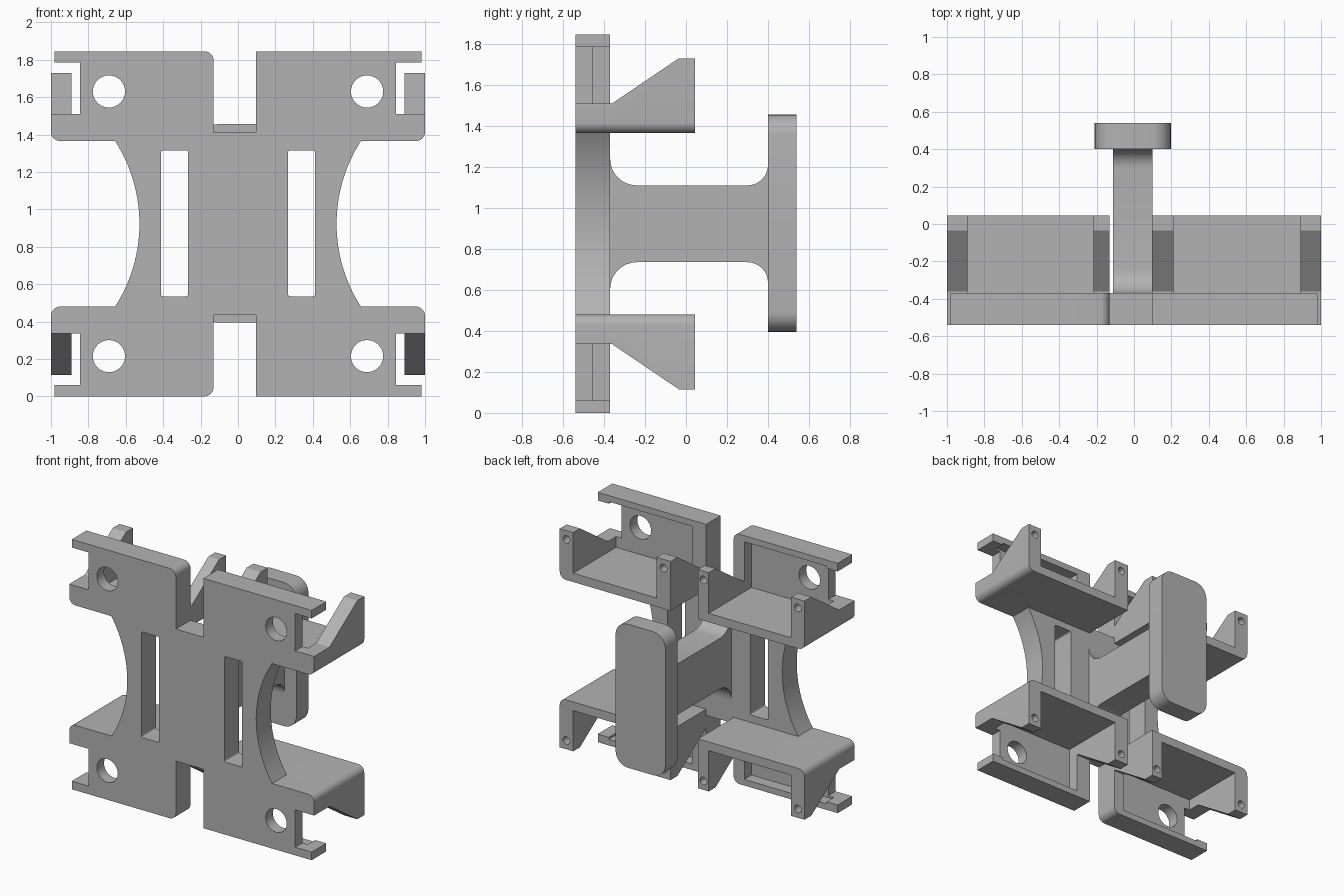
import bpy, bmesh, math
from mathutils import Vector

cube = bpy.data.objects.get("Cube")
if cube:
    bpy.data.objects.remove(cube, do_unlink=True)

HEIGHT = 1.845
FRONT, BACK = -0.54, -0.37      # plate faces
TRAY_END = 0.045
FLOOR_TOP = 1.43

grey = bpy.data.materials.new("plain grey")
grey.use_nodes = True
colour = (0.45, 0.45, 0.45, 1)
grey.diffuse_color = colour
grey.node_tree.nodes["Principled BSDF"].inputs["Base Color"].default_value = colour


def rounded(corners, steps=8):
    """Turn (u, v, radius) right-angle corners into a filleted outline."""
    out = []
    for i, c in enumerate(corners):
        p = Vector(c[:2])
        r = c[2] if len(c) > 2 else 0
        if not r:
            out.append(p)
            continue
        d1 = (Vector(corners[i - 1][:2]) - p).normalized()
        d2 = (Vector(corners[(i + 1) % len(corners)][:2]) - p).normalized()
        for k in range(steps + 1):
            t = math.pi / 2 * k / steps
            out.append(p + r * (d1 + d2 - d2 * math.cos(t) - d1 * math.sin(t)))
    return out


def prism(name, outline, axis, start, end):
    """Extrude an outline: (x, z) along y, or (y, z) along x."""
    place = (lambda p, d: (p[0], d, p[1])) if axis == "y" else (lambda p, d: (d, p[0], p[1]))
    bm = bmesh.new()
    face = bm.faces.new([bm.verts.new(place(p, start)) for p in outline])
    moved = bmesh.ops.extrude_face_region(bm, geom=[face])["geom"]
    shift = Vector(place((0, 0), end - start))
    bmesh.ops.translate(bm, verts=[v for v in moved if isinstance(v, bmesh.types.BMVert)], vec=shift)
    bmesh.ops.recalc_face_normals(bm, faces=bm.faces)
    mesh = bpy.data.meshes.new(name)
    bm.to_mesh(mesh)
    bm.free()
    mesh.materials.append(grey)
    obj = bpy.data.objects.new(name, mesh)
    bpy.context.collection.objects.link(obj)
    return obj


def activate(obj):
    bpy.ops.object.select_all(action="DESELECT")
    obj.select_set(True)
    bpy.context.view_layer.objects.active = obj


def cut(obj, cutter):
    cutter.hide_render = True
    activate(obj)
    mod = obj.modifiers.new("cut", "BOOLEAN")
    mod.operation, mod.solver, mod.object = "DIFFERENCE", "EXACT", cutter
    bpy.ops.object.modifier_apply(modifier=mod.name)
    bpy.data.objects.remove(cutter, do_unlink=True)


def smooth(obj):
    activate(obj)
    bpy.ops.object.shade_smooth_by_angle(angle=math.radians(30))


def box(x0, x1, z0, z1, r=0):
    return rounded([(x0, z0, r), (x1, z0, r), (x1, z1, r), (x0, z1, r)])


def circle(x, z, r, n=32):
    return [(x + r * math.cos(math.tau * k / n), z + r * math.sin(math.tau * k / n)) for k in range(n)]


def flip(points, lower):
    """Mirror an outline to the lower half."""
    return [(p[0], HEIGHT - p[1], *p[2:]) for p in points] if lower else points


# side: sign, inner edge of the slot, inner cheek face, top corner radius
SIDES = {"left": (1, 0.095, 0.21, 0), "right": (-1, 0.13, 0.217, 0.05)}


def half_outline(sign, slot, corner):
    top = [(slot, 1.41), (slot, HEIGHT, corner), (0.98, HEIGHT), (0.98, 1.785),
           (0.845, 1.785), (0.845, 1.51), (1, 1.51), (1, 1.365, 0.05)]
    # curved waist as a circular arc
    half, sag = 0.4425, 0.13
    radius = (half ** 2 + sag ** 2) / (2 * sag)
    reach = math.asin(half / radius)
    waist = []
    for k in range(33):
        a = reach * (1 - k / 16)
        waist.append((0.527 + radius * (1 - math.cos(a)), HEIGHT / 2 + radius * math.sin(a)))
    points = top + waist + flip(top, True)[::-1]
    return [(sign * p[0], *p[1:]) for p in points]


# Main plate
outline = half_outline(*SIDES["left"][:2], 0) + half_outline(*SIDES["right"][:2], 0.05)[::-1]
plate = prism("plate", rounded(outline), "y", FRONT, BACK)
for side, (sign, slot, inner, corner) in SIDES.items():
    # strap slot
    cut(plate, prism("cutter", box(*sorted((sign * 0.267, sign * 0.412)), 0.535, 1.315, 0.012), "y", -1, 0))
    for lower in (False, True):
        # screw hole and rear pocket
        cut(plate, prism("cutter", flip(circle(sign * 0.69, 1.63, 0.086), lower), "y", -1, 0))
        pocket = box(*sorted((sign * inner, sign * 0.89)), FLOOR_TOP, 1.8)
        cut(plate, prism("cutter", flip(pocket, lower), "y", -0.455, 0))
smooth(plate)

# Four trays with sloping cheeks
for side, (sign, slot, inner, corner) in SIDES.items():
    for lower in (False, True):
        shape = [(slot, 1.365), (1, 1.365, 0.05), (1, 1.73), (0.89, 1.73),
                 (0.89, FLOOR_TOP), (inner, FLOOR_TOP), (inner, 1.73), (slot, 1.73)]
        shape = [(sign * p[0], *p[1:]) for p in shape]
        name = ("lower_" if lower else "upper_") + side + "_tray"
        tray = prism(name, rounded(flip(shape, lower)), "y", BACK, TRAY_END)
        slope = [(-0.45, 1.51), (-0.36, 1.51), (-0.035, 1.73), (-0.035, 1.8), (-0.45, 1.8)]
        cut(tray, prism("cutter", flip(slope, lower), "x", -1.5, 1.5))
        # blind holes in the cheek ends
        for x in ((slot + inner) / 2, 0.945):
            hole = circle(sign * x, 1.665, 0.028, 20)
            cut(tray, prism("cutter", flip(hole, lower), "y", -0.03, 0.2))
        smooth(tray)

# Post with flared ends
post = prism("post", rounded([
    (BACK - 0.02, 0.6), (BACK, 0.6), (BACK, 0.735, 0.13), (0.4, 0.735, 0.1), (0.4, 0.63), (0.42, 0.63),
    (0.42, 1.215), (0.4, 1.215), (0.4, 1.11, 0.1), (BACK, 1.11, 0.13), (BACK, 1.245), (BACK - 0.02, 1.245)]),
    "x", -0.112, 0.1)
smooth(post)

# Rear pad
pad = prism("rear_pad", box(-0.21, 0.197, 0.395, 1.455, 0.1), "y", 0.4, 0.54)
smooth(pad)
